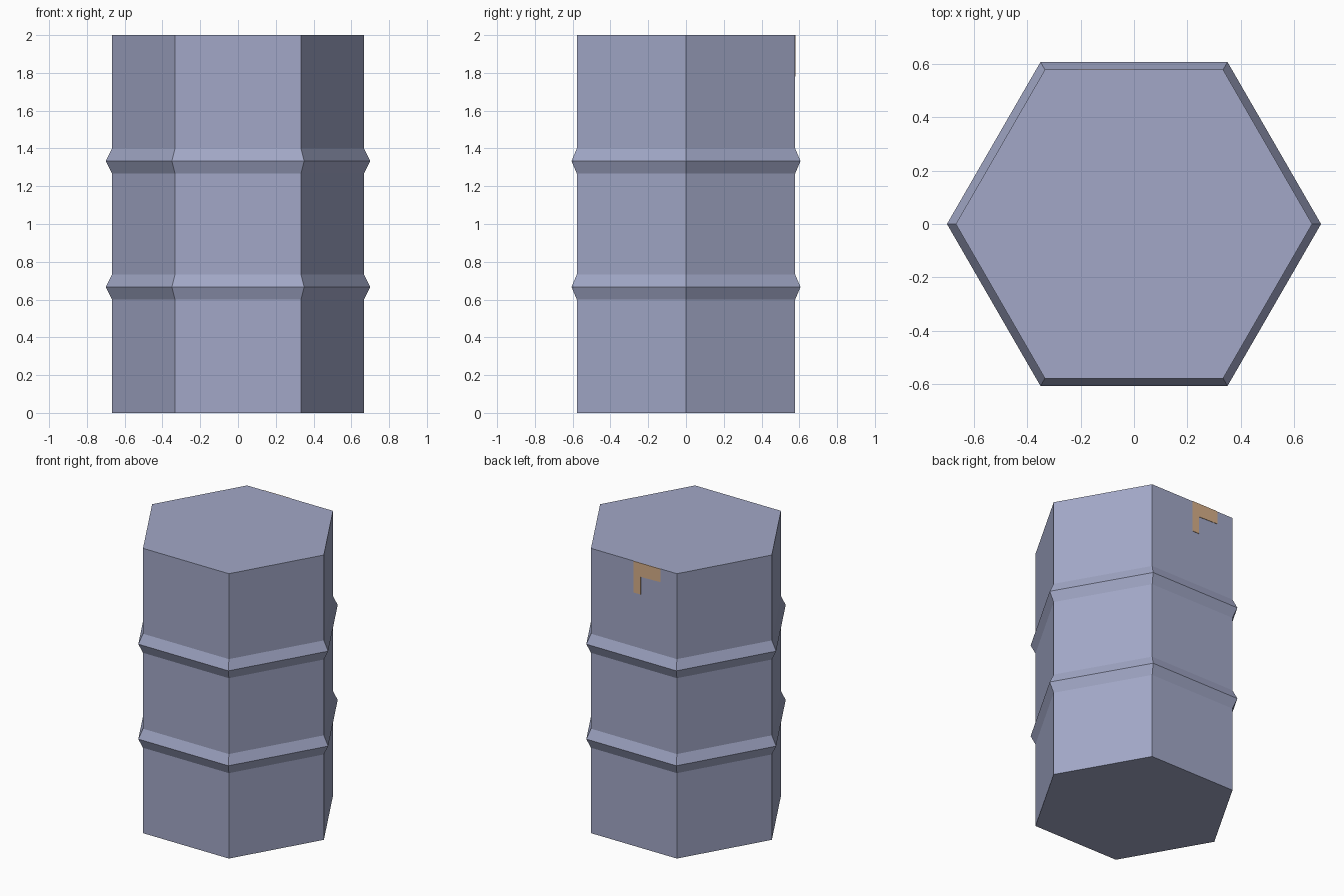
import bpy, bmesh, math

if "Cube" in bpy.data.objects:
    bpy.data.objects.remove(bpy.data.objects["Cube"])

BODY_R, RIDGE_R, SIDES = 0.667, 0.70, 6
APOTHEM = BODY_R * math.cos(math.pi / SIDES)


def material(name, rgb):
    m = bpy.data.materials.new(name)
    m.diffuse_color = (*rgb, 1.0)
    m.use_nodes = True
    m.node_tree.nodes["Principled BSDF"].inputs["Base Color"].default_value = m.diffuse_color
    return m


def make_object(name, bm, mat):
    bmesh.ops.recalc_face_normals(bm, faces=bm.faces)
    mesh = bpy.data.meshes.new(name)
    bm.to_mesh(mesh)
    bm.free()
    mesh.materials.append(mat)
    obj = bpy.data.objects.new(name, mesh)
    bpy.context.collection.objects.link(obj)
    return obj


grey_blue = material("grey blue", (0.36, 0.39, 0.57))
ochre = material("ochre", (0.68, 0.43, 0.25))

# Hexagonal barrel: body with two pointed ridges, lofted from a profile
profile = [(BODY_R, 0.0)]
for z in (2 / 3, 4 / 3):
    profile += [(BODY_R, z - 0.067), (RIDGE_R, z), (BODY_R, z + 0.067)]
profile.append((BODY_R, 2.0))

bm = bmesh.new()
rings = [[bm.verts.new((r * math.cos(i * math.tau / SIDES),
                        r * math.sin(i * math.tau / SIDES), z))
          for i in range(SIDES)] for r, z in profile]
for low, high in zip(rings, rings[1:]):
    for i in range(SIDES):
        j = (i + 1) % SIDES
        bm.faces.new((low[i], low[j], high[j], high[i]))
bm.faces.new(rings[0][::-1])
bm.faces.new(rings[-1])
make_object("barrel", bm, grey_blue)

# Painted angle-shaped patch hanging from the rim of the back face
outline = [(0.0, 2.0), (-0.208, 2.0), (-0.208, 1.908),
           (-0.054, 1.904), (-0.054, 1.78), (0.0, 1.78)]
bm = bmesh.new()
face = bm.faces.new([bm.verts.new((x, APOTHEM - 0.002, z)) for x, z in outline])
ext = bmesh.ops.extrude_face_region(bm, geom=[face])
bmesh.ops.translate(bm, vec=(0, 0.005, 0),
                    verts=[v for v in ext["geom"] if isinstance(v, bmesh.types.BMVert)])
# cap the inner side again if the extrusion consumed it
bmesh.ops.holes_fill(bm, edges=[e for e in bm.edges if e.is_boundary])
make_object("back_patch", bm, ochre)
